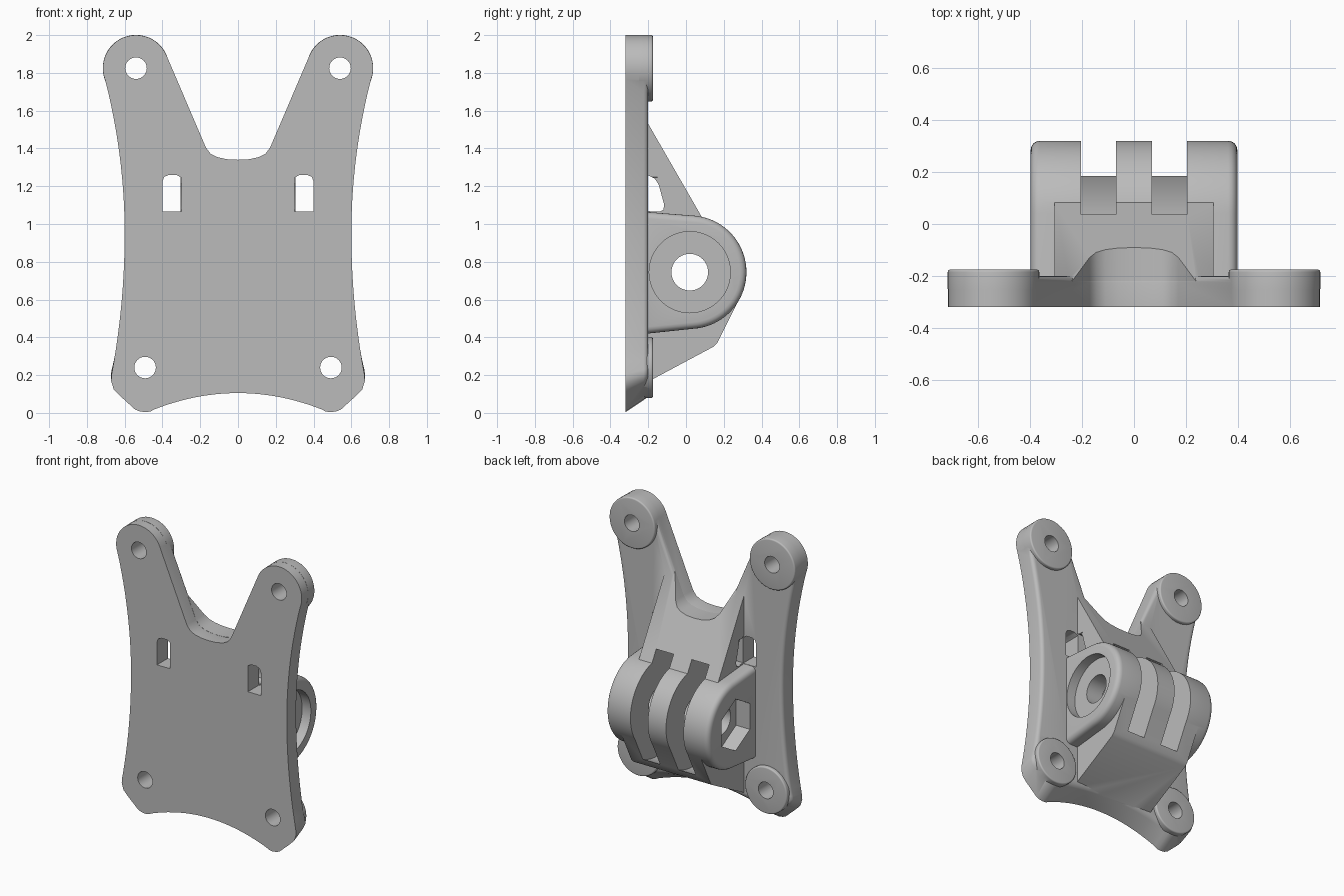
import bpy, bmesh, math
from mathutils import Vector

cube = bpy.data.objects.get("Cube")
if cube:
    bpy.data.objects.remove(cube, do_unlink=True)

FRONT, BACK, BOSS = -0.32, -0.20, -0.175   # plate front, plate back, boss top
AXIS = (0.02, 0.745)                       # hinge axis (y, z)


def arc(c, r, a0, a1, n):
    """Points on a circle between two angles in degrees."""
    angles = [math.radians(a0 + (a1 - a0) * i / n) for i in range(n + 1)]
    return [(c[0] + r * math.cos(a), c[1] + r * math.sin(a)) for a in angles]


def circle(c, r, n=48):
    return arc(c, r, 90, 450, n)[:-1]


def mirrored(half):
    """Closed outline from a half outline running from top centre to bottom centre."""
    return half + [(-x, z) for x, z in reversed(half) if x > 0.0001]


def prism(name, pts, axis, lo, hi, bevel=0, caps=(True, True), shape=None):
    """Extrude a profile along x (y, z points) or along y (x, z points)."""
    put = (lambda p, t: (t, *p)) if axis == "x" else (lambda p, t: (p[0], t, p[1]))
    bm = bmesh.new()
    ends = []
    for t in (lo, hi):
        ring = [bm.verts.new(put(p, t)) for p in pts]
        ends.append((ring, bm.faces.new(ring)))
    a, b = ends[0][0], ends[1][0]
    for i in range(len(pts)):
        j = (i + 1) % len(pts)
        bm.faces.new((a[i], a[j], b[j], b[i]))
    if shape:
        shape(b)
    bmesh.ops.recalc_face_normals(bm, faces=bm.faces)
    if bevel:
        edges = [e for (ring, face), use in zip(ends, caps) if use for e in face.edges]
        bmesh.ops.bevel(bm, geom=edges, offset=bevel, segments=4, profile=0.5,
                        affect="EDGES", clamp_overlap=True)
    mesh = bpy.data.meshes.new(name)
    bm.to_mesh(mesh)
    bm.free()
    obj = bpy.data.objects.new(name, mesh)
    bpy.context.collection.objects.link(obj)
    return obj


def combine(target, tool, operation):
    """Apply a boolean and discard the tool object."""
    mod = target.modifiers.new("combine", "BOOLEAN")
    mod.operation, mod.solver, mod.object = operation, "EXACT", tool
    bpy.context.view_layer.update()
    deps = bpy.context.evaluated_depsgraph_get()
    mesh = bpy.data.meshes.new_from_object(target.evaluated_get(deps))
    target.modifiers.clear()
    target.data = mesh
    bpy.data.objects.remove(tool, do_unlink=True)


# Mounting plate outline
notch = [(0, 1.34), (0.06, 1.343), (0.11, 1.354), (0.145, 1.372), (0.17, 1.405)]
tab = arc((0.54, 1.825), 0.175, 157, -20, 24)
side = []
for i in range(1, 25):
    z = 1.765 - i * 0.065
    side.append((0.6 + (0.156 if z > 0.95 else 0.124) * (z - 0.95) ** 2, z))
corner = [(0.672, 0.17), (0.658, 0.125), (0.63, 0.095), (0.545, 0.018),
          (0.52, 0.008), (0.49, 0.004), (0.465, 0.007)]
arch = [(0.44 - 0.04 * i, 0.105 - 0.44 * (0.44 - 0.04 * i) ** 2) for i in range(11)]
outline = mirrored(notch + tab + side + corner + arch + [(0, 0.105)])


def slope_bottom(ring):
    """Raise the rear of the lower edge so that it slants."""
    for v in ring:
        v.co.z += 0.08 * max(0, min(1, (0.3 - v.co.z) / 0.25))


bracket = prism("mounting_bracket", outline, "y", FRONT, BACK, 0.025, (False, True), slope_bottom)

# Central wedge, trimmed by the notch
wedge = prism("wedge", [(-0.22, 0.155), (0.145, 0.35), (0.165, 0.37), (0.274, 0.586),
                        (0.15, 0.95), (0.085, 1.035), (-0.22, 1.565)], "x", -0.305, 0.305)
v_shape = [(0, 1.34)] + notch[1:] + [tab[0], (0.46, 2.1)]
v_cut = prism("notch_cutter", v_shape + [(-x, z) for x, z in reversed(v_shape[1:])], "y", -0.6, 0.6)
combine(wedge, v_cut, "DIFFERENCE")
combine(bracket, wedge, "UNION")

# Rounded hinge lug
lug = prism("hinge_lug", [(-0.25, 1.067)] + arc(AXIS, 0.3, 86, -86, 40) + [(-0.25, 0.415)],
            "x", -0.397, 0.397, 0.035)
combine(bracket, lug, "UNION")

# Screw bosses
holes = [(s * x, z, r) for s in (-1, 1) for x, z, r in ((0.54, 1.825, 0.176), (0.492, 0.24, 0.162))]
for x, z, r in holes:
    boss = prism("boss", circle((x, z), r), "y", -0.25, BOSS, 0.01, (False, True))
    combine(bracket, boss, "UNION")

# Screw holes and strap slots
for x, z, r in holes:
    combine(bracket, prism("screw_hole", circle((x, z), 0.057, 32), "y", -0.5, 0.1), "DIFFERENCE")
for s in (-1, 1):
    slot = [(0.3, 1.065), (0.4, 1.065), (0.4, 1.225), (0.39, 1.25), (0.365, 1.26),
            (0.325, 1.26), (0.3, 1.245)]
    cutter = prism("strap_slot", [(s * x, z) for x, z in slot], "y", -0.5, -0.15)
    combine(bracket, cutter, "DIFFERENCE")

# Strap tunnel across the wedge
tunnel = prism("strap_tunnel", [(-0.2, 1.068), (-0.14, 1.065), (-0.12, 1.075), (-0.115, 1.1),
                                (-0.145, 1.21), (-0.165, 1.24), (-0.2, 1.258)], "x", -0.398, 0.398)
combine(bracket, tunnel, "DIFFERENCE")

# Two finger grooves around the hinge axis
groove = [p for p in circle(AXIS, 0.375, 64) if p[0] > BACK + 0.01]
groove.sort(key=lambda p: math.atan2(p[1] - AXIS[1], p[0] - AXIS[0]))
for centre in (-0.137, 0.137):
    cutter = prism("finger_groove", groove, "x", centre - 0.067, centre + 0.067)
    combine(bracket, cutter, "DIFFERENCE")

# Bolt bore, round counterbore and hexagonal nut pocket
for name, radius, sides, lo, hi in (("bolt_bore", 0.097, 40, -0.6, 0.6),
                                    ("bolt_head_pocket", 0.215, 48, 0.33, 0.6),
                                    ("nut_pocket", 0.18, 6, -0.6, -0.29)):
    combine(bracket, prism(name, circle(AXIS, radius, sides), "x", lo, hi), "DIFFERENCE")

# Material and shading
grey = bpy.data.materials.new("plain_grey")
grey.use_nodes = True
colour = (0.5, 0.5, 0.5, 1)
grey.diffuse_color = colour
grey.node_tree.nodes["Principled BSDF"].inputs["Base Color"].default_value = colour
bracket.data.materials.clear()
bracket.data.materials.append(grey)
bpy.ops.object.select_all(action="DESELECT")
bracket.select_set(True)
bpy.context.view_layer.objects.active = bracket
bpy.ops.object.shade_smooth_by_angle(angle=math.radians(32))
